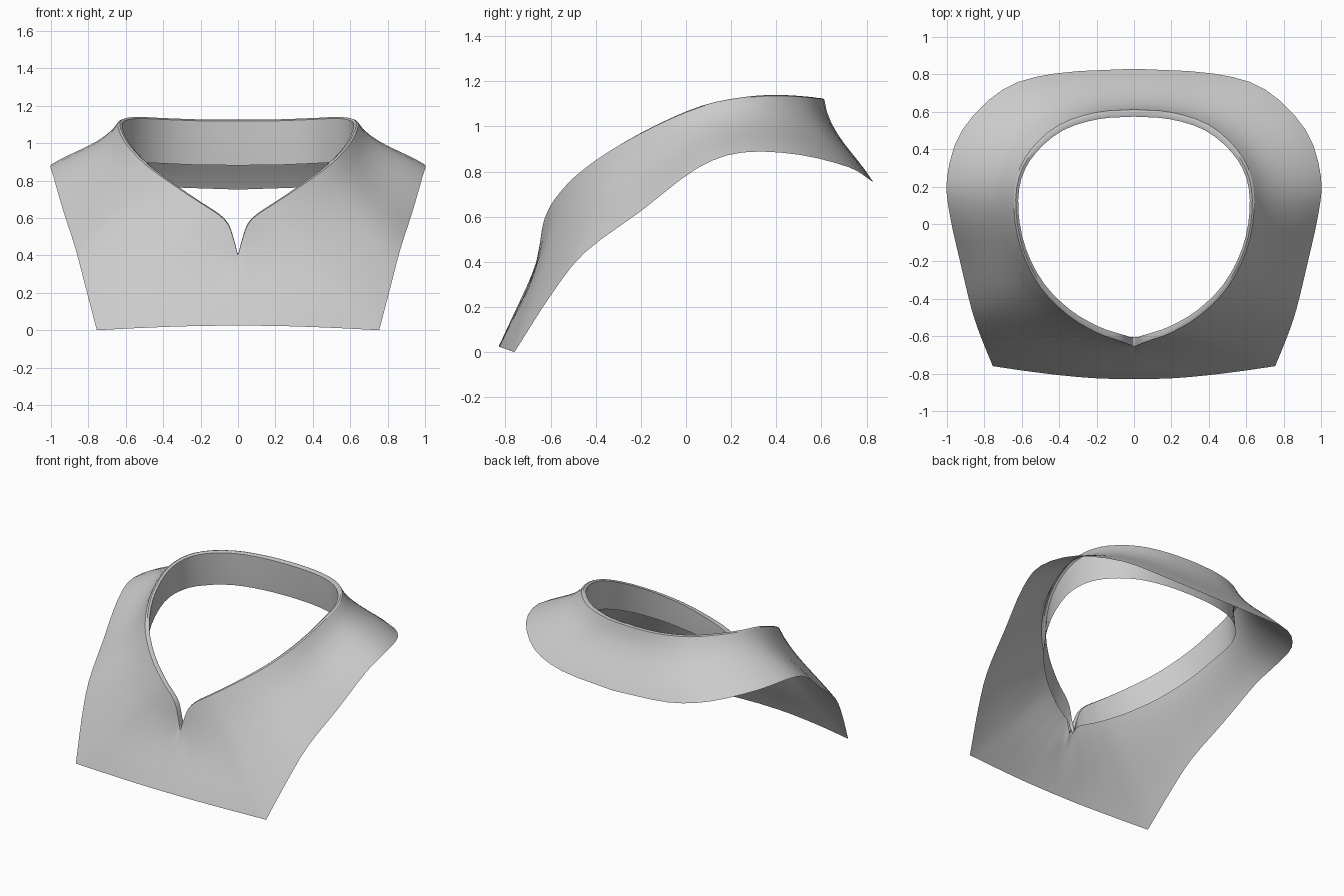
import bpy
from mathutils import Vector

if "Cube" in bpy.data.objects:
    bpy.data.objects.remove(bpy.data.objects["Cube"])

# neck edge and hem, right half, matched pairs from front centre to back centre
NECK = [(0, -.655, .40), (.022, -.647, .48), (.05, -.635, .56), (.1, -.617, .615),
        (.2, -.58, .68), (.35, -.49, .78), (.5, -.34, .89), (.602, -.14, 1.0),
        (.642, .07, 1.088), (.627, .25, 1.125), (.55, .4, 1.136), (.4, .53, 1.13),
        (.2, .597, 1.123), (0, .612, 1.122)]
HEM = [(0, -.83, .025), (.2, -.825, .023), (.38, -.81, .018), (.57, -.787, .01),
       (.755, -.76, 0), (.82, -.6, .25), (.87, -.45, .44), (.93, -.2, .625),
       (.985, .05, .815), (1.0, .25, .885), (.92, .5, .875), (.70, .72, .82),
       (.42, .805, .77), (0, .83, .752)]
SAG = [0, .02, .028, .025, .02, .018, .02, .028, .033, .033, .033, .03, .028, .028]
DROP = [.02, .06, .11, .14, .16, .18, .19, .2, .21, .225, .235, .235, .236, .236]
INSET = [.05, .042, .04, .036, .034, .03, .028, .025, .024, .026, .032, .036, .038, .038]
SUB = 3


def spline(pts):
    """Catmull-Rom through the points."""
    p = [Vector(q) for q in pts]
    p = [2 * p[0] - p[1]] + p + [2 * p[-1] - p[-2]]
    out = []
    for i in range(1, len(p) - 2):
        a, b, c, d = p[i - 1:i + 3]
        for k in range(SUB):
            t = k / SUB
            out.append(.5 * (2 * b + (c - a) * t + (2 * a - 5 * b + 4 * c - d) * t * t
                             + (3 * b - a - 3 * c + d) * t ** 3))
    return out + [p[-2]]


def ramp(vals):
    out = []
    for a, b in zip(vals, vals[1:]):
        out += [a + (b - a) * k / SUB for k in range(SUB)]
    return out + [vals[-1]]


def strip(name, rows):
    """Skin equal-length rows, then mirror across x."""
    n = len(rows[0])
    for r in rows:
        r[0].x = r[-1].x = 0
    verts = [v for r in rows for v in r]
    faces = [(j * n + i, j * n + i + 1, (j + 1) * n + i + 1, (j + 1) * n + i)
             for j in range(len(rows) - 1) for i in range(n - 1)]
    me = bpy.data.meshes.new(name)
    me.from_pydata(verts, [], faces)
    ob = bpy.data.objects.new(name, me)
    bpy.context.collection.objects.link(ob)
    m = ob.modifiers.new("mirror", 'MIRROR')
    m.merge_threshold = .0005
    bpy.ops.object.select_all(action='DESELECT')
    ob.select_set(True)
    bpy.context.view_layer.objects.active = ob
    bpy.ops.object.shade_smooth_by_angle(angle=.7)
    return ob


neck = spline(NECK)
hem = spline(HEM[:5])[:-1] + spline(HEM[4:])
sag, drop, depth = ramp(SAG), ramp(DROP), ramp(INSET)

# outer yoke: chest, shoulders and back, hollowed towards the neck
rows = []
for j in range(9):
    t = j / 8
    row = []
    for a, b, s in zip(hem, neck, sag):
        across = (b - a).normalized()
        out = Vector((b.x, b.y - .03, 0)).normalized()
        normal = (out - across * out.dot(across)).normalized()
        row.append(a.lerp(b, t) - normal * s * 6.75 * t * t * (1 - t))
    rows.append(row)
strip("yoke", rows)


# neck facing: rolled lip and inner band hanging inside the opening
def inset(v, d, dz):
    c = Vector((v.x, v.y - .03, 0)).normalized()
    return Vector((v.x - c.x * d, v.y - c.y * d, v.z + dz))


lip = [inset(v, d * .45, .004) for v, d in zip(neck, depth)]
inner = [inset(v, d, -.004) for v, d in zip(neck, depth)]
middle = [inset(v, -.005, -d * .5) for v, d in zip(inner, drop)]
bottom = [inset(v, -.015, -d) for v, d in zip(inner, drop)]
strip("neck_facing", [[v.copy() for v in neck], lip, inner, middle, bottom])
